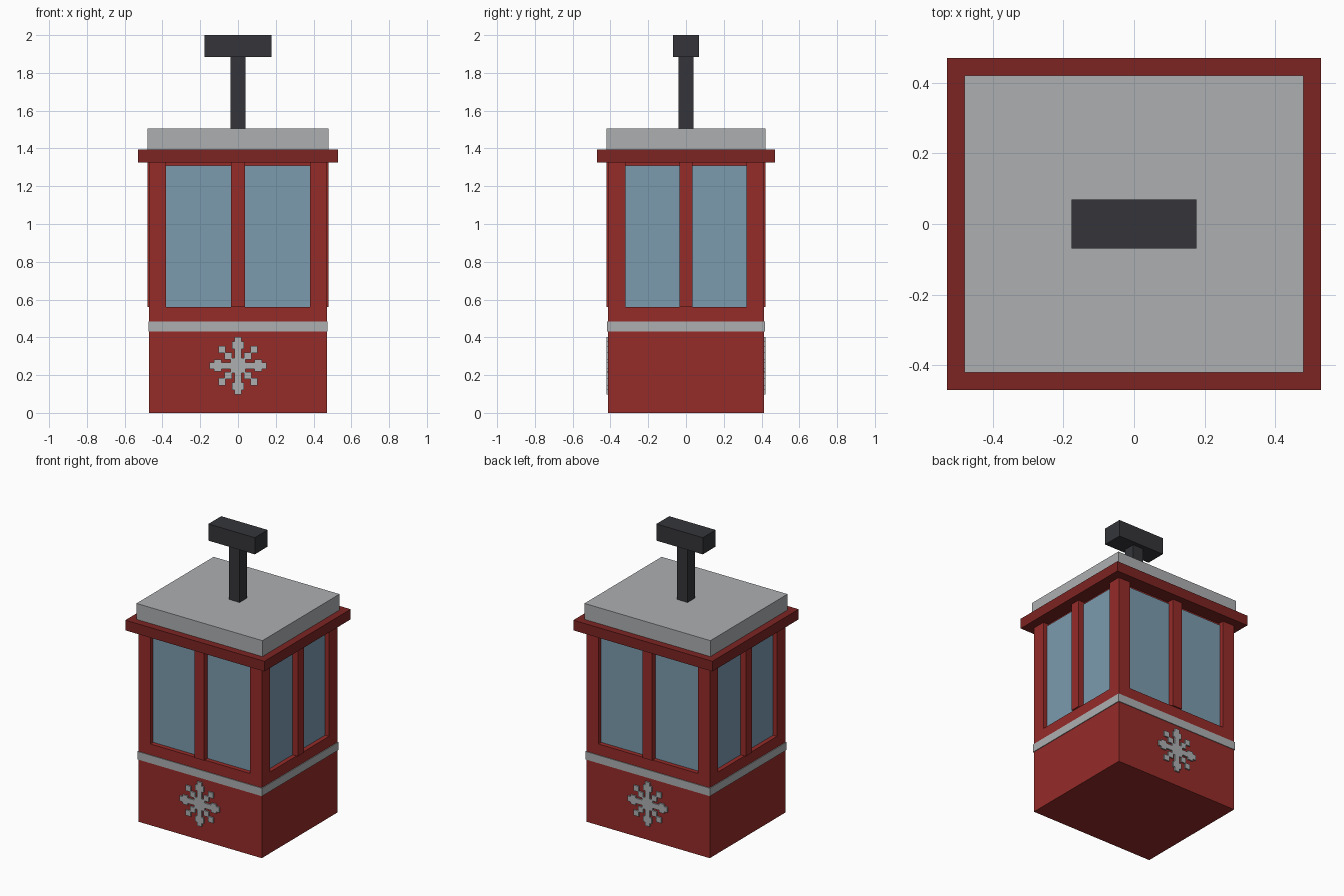
import bpy, bmesh
from mathutils import Matrix

if "Cube" in bpy.data.objects:
    bpy.data.objects.remove(bpy.data.objects["Cube"])


def material(name, rgb):
    m = bpy.data.materials.new(name)
    m.diffuse_color = (*rgb, 1)
    m.use_nodes = True
    m.node_tree.nodes["Principled BSDF"].inputs["Base Color"].default_value = m.diffuse_color
    return m


RED = material("red_paint", (0.30, 0.025, 0.022))
TRIM = material("dark_red_paint", (0.20, 0.018, 0.016))
SILVER = material("silver", (0.42, 0.43, 0.44))
GLASS = material("glass", (0.20, 0.33, 0.43))
STEEL = material("dark_steel", (0.035, 0.036, 0.042))


def boxes(name, mat, *spans):
    """One object from boxes given as ((x0, x1), (y0, y1), (z0, z1))."""
    bm = bmesh.new()
    for span in spans:
        centre = [(a + b) / 2 for a, b in span]
        size = [b - a for a, b in span]
        bmesh.ops.create_cube(bm, size=1, matrix=Matrix.Translation(centre) @ Matrix.Diagonal((*size, 1)))
    mesh = bpy.data.meshes.new(name)
    bm.to_mesh(mesh)
    bm.free()
    mesh.materials.append(mat)
    ob = bpy.data.objects.new(name, mesh)
    bpy.context.collection.objects.link(ob)
    return ob


def block(name, mat, hx, hy, z0, z1):
    return boxes(name, mat, ((-hx, hx), (-hy, hy), (z0, z1)))


def span(a, b):
    return (min(a, b), max(a, b))


# Cabin, from the floor up
X, Y = 0.47, 0.4125
SILL, EAVE = 0.56, 1.33
block("lower_body", RED, X, Y, 0, SILL)
block("silver_band", SILVER, X + 0.005, Y + 0.005, 0.43, 0.485)
block("cabin_core", RED, X - 0.04, Y - 0.04, SILL, EAVE)
block("eave_trim", TRIM, 0.53, 0.47, 1.325, 1.395)
block("roof", SILVER, 0.48, 0.42, 1.395, 1.505)

# Hanger arm and grip
block("hanger_arm", STEEL, 0.04, 0.04, 1.505, 1.885)
block("cable_grip", STEEL, 0.177, 0.07, 1.885, 2.0)

# Corner posts
boxes("corner_posts", RED, *[
    (span(sx * 0.38, sx * X), span(sy * 0.32, sy * Y), (SILL, EAVE))
    for sx in (-1, 1) for sy in (-1, 1)])

# Mullions and window panes on all four sides
for s, fb, lr in ((-1, "front", "left"), (1, "back", "right")):
    boxes(fb + "_mullion", RED, ((-0.036, 0.036), span(s * 0.37, s * 0.422), (SILL, EAVE)))
    boxes(lr + "_mullion", RED, (span(s * 0.43, s * 0.48), (-0.034, 0.034), (SILL, EAVE)))
    for t, side in ((-1, "a"), (1, "b")):
        boxes(f"{fb}_window_{side}", GLASS,
              (span(t * 0.036, t * 0.38), span(s * 0.36, s * 0.382), (SILL, 1.31)))
        boxes(f"{lr}_window_{side}", GLASS,
              (span(s * 0.42, s * 0.44), span(t * 0.034, t * 0.32), (SILL, 1.31)))

# Snowflakes: (x offset, z offset, half width, half height)
flake = [(0, 0, 0.018, 0.152), (0, 0, 0.152, 0.018), (0, 0, 0.04, 0.04)]
for s in (-1, 1):
    flake += [(0, s * 0.108, 0.032, 0.02), (s * 0.108, 0, 0.02, 0.032)]
    for t in (-1, 1):
        flake += [(s * r, t * r, h, h) for r, h in ((0.052, 0.019), (0.085, 0.019))]
for s, name in ((-1, "front_snowflake"), (1, "back_snowflake")):
    boxes(name, SILVER, *[
        ((x - w, x + w), span(s * 0.405, s * 0.422), (0.25 + z - h, 0.25 + z + h))
        for x, z, w, h in flake])
